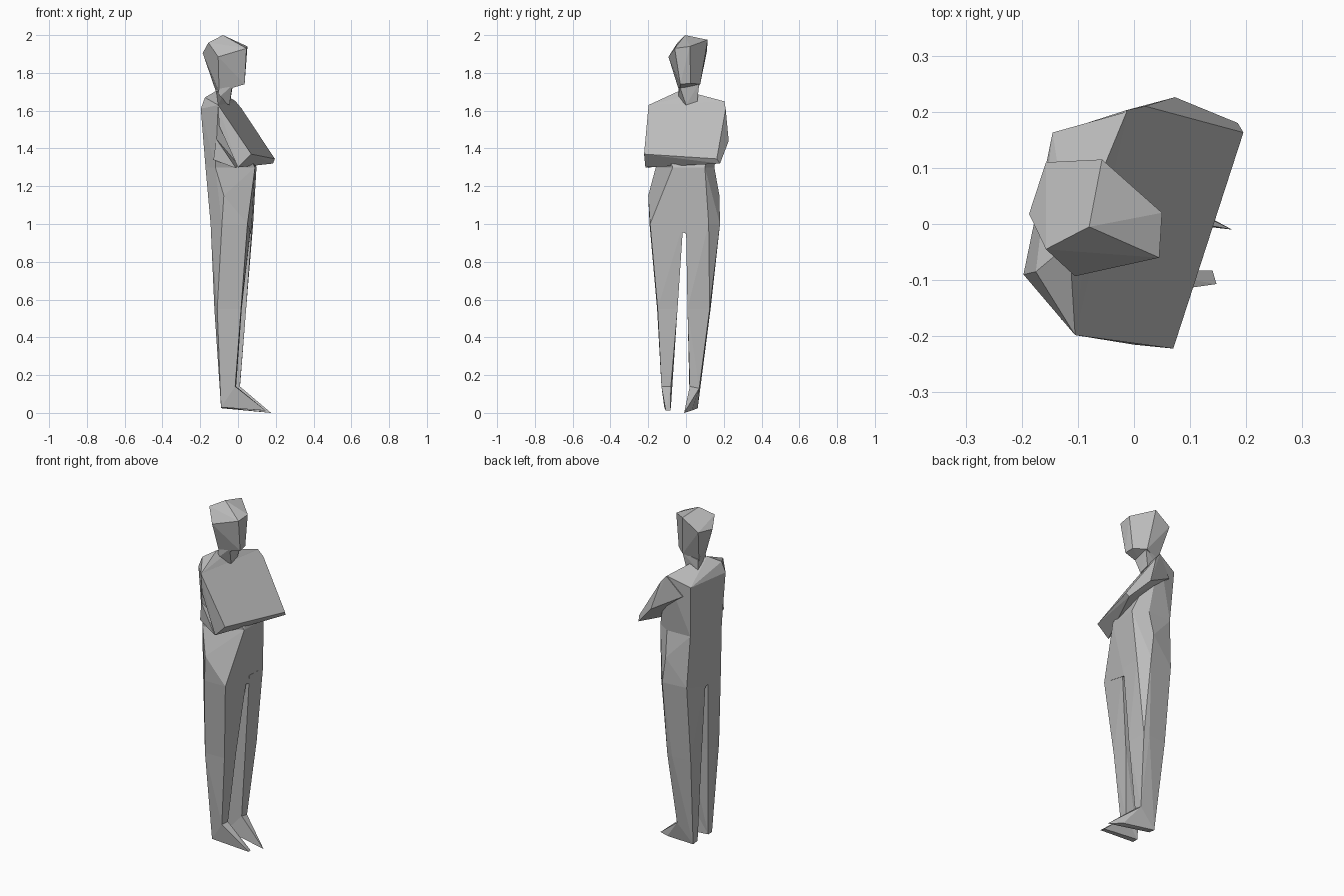
import bpy, bmesh

grey = bpy.data.materials.new("plain_grey")
grey.diffuse_color = (0.5, 0.5, 0.5, 1)


def faceted(name, points):
    """Flat-faced solid wrapped around a few corner points."""
    bm = bmesh.new()
    for p in points:
        bm.verts.new(p)
    res = bmesh.ops.convex_hull(bm, input=bm.verts)
    loose = [v for v in bm.verts if not v.link_faces]
    bmesh.ops.delete(bm, geom=loose, context='VERTS')
    bmesh.ops.dissolve_limit(bm, angle_limit=0.06, verts=bm.verts, edges=bm.edges)
    bmesh.ops.recalc_face_normals(bm, faces=bm.faces)
    me = bpy.data.meshes.new(name)
    bm.to_mesh(me)
    bm.free()
    me.materials.append(grey)
    ob = bpy.data.objects.new(name, me)
    bpy.context.collection.objects.link(ob)
    return ob


def ring(z, *xy):
    return [(x, y, z) for x, y in xy]


# Head: crown, brow ring and jaw
faceted("head", [
    (-0.08, -0.005, 2.0), (-0.157, -0.045, 1.96), (-0.057, 0.115, 1.975),
    (0.05, 0.02, 1.94), (0.045, -0.06, 1.93), (-0.105, -0.093, 1.885),
    (-0.187, 0.018, 1.905), (-0.157, 0.11, 1.91),
    (0.035, -0.03, 1.74), (0.03, 0.025, 1.745), (-0.03, 0.075, 1.74),
    (-0.03, -0.035, 1.73), (-0.1, -0.035, 1.70), (-0.12, 0.05, 1.71)])

# Neck tapering into the chest
faceted("neck", [
    (-0.03, -0.035, 1.735), (-0.025, 0.07, 1.745), (-0.1, -0.04, 1.72),
    (-0.12, 0.06, 1.72), (-0.045, 0.0, 1.63), (-0.045, 0.06, 1.65),
    (-0.11, -0.04, 1.66), (-0.12, 0.06, 1.66)])

# Torso from shoulders to waist
waist = ring(1.30, (0.09, -0.07), (0.098, 0.10), (0.02, 0.15),
             (-0.13, 0.145), (-0.172, -0.09), (-0.12, -0.16))
faceted("torso", waist + [
    (-0.197, -0.09, 1.61), (-0.175, -0.085, 1.67), (-0.115, -0.035, 1.705),
    (-0.075, 0.05, 1.69), (-0.105, -0.198, 1.63), (-0.013, 0.2, 1.65),
    (-0.145, 0.163, 1.60)])

# Folded arms in front of the chest
faceted("folded_arms", [
    (-0.105, -0.198, 1.63), (-0.013, 0.203, 1.65), (0.02, 0.21, 1.61),
    (0.07, -0.222, 1.37), (0.195, 0.163, 1.345), (0.185, 0.18, 1.32),
    (0.0, -0.215, 1.30), (0.073, 0.226, 1.44), (-0.1, -0.195, 1.52),
    (-0.1, 0.175, 1.54)])
faceted("tucked_hand", [
    (-0.115, -0.18, 1.45), (-0.13, -0.17, 1.34), (-0.01, -0.205, 1.295),
    (0.0, -0.1, 1.32), (-0.1, -0.1, 1.4)])

# Hips
faceted("hips", waist
        + [(-0.075, -0.2, 1.15), (0.01, 0.177, 1.15)]
        + ring(1.0, (0.05, -0.19), (0.08, 0.12), (0.03, 0.18),
               (-0.12, 0.165), (-0.145, -0.12), (-0.085, -0.193))
        + ring(0.95, (0.07, 0.0), (-0.13, 0.0)))

# Legs: thigh and shin share the knee ring
legs = {
    "right": (
        ring(1.0, (0.05, -0.19), (0.07, -0.015), (-0.135, -0.015),
             (-0.145, -0.12), (-0.085, -0.193)),
        ring(0.55, (0.016, -0.15), (0.02, -0.045), (-0.11, -0.05),
             (-0.125, -0.1), (-0.11, -0.153)),
        [(-0.015, -0.13, 0.14), (-0.01, -0.08, 0.14)],
        [(-0.09, -0.08, 0.03), (-0.09, -0.115, 0.03)],
        [(0.14, -0.083, 0.012), (0.147, -0.107, 0.012)]),
    "left": (
        ring(1.0, (0.08, 0.12), (0.075, 0.0), (-0.13, 0.0),
             (-0.12, 0.165), (0.03, 0.18)),
        ring(0.55, (0.035, 0.125), (0.043, 0.008), (-0.11, 0.01),
             (-0.115, 0.12), (0.0, 0.13)),
        [(0.01, 0.07, 0.13), (0.01, 0.02, 0.14)],
        [(-0.09, 0.02, 0.03), (-0.09, 0.062, 0.025)],
        [(0.175, -0.01, 0.0), (0.1, 0.03, 0.012)]),
}
for side, (top, knee, ankle, heel, toe) in legs.items():
    faceted(side + "_thigh", top + knee)
    faceted(side + "_shin", knee + ankle + heel)
    faceted(side + "_foot", ankle + heel + toe)
